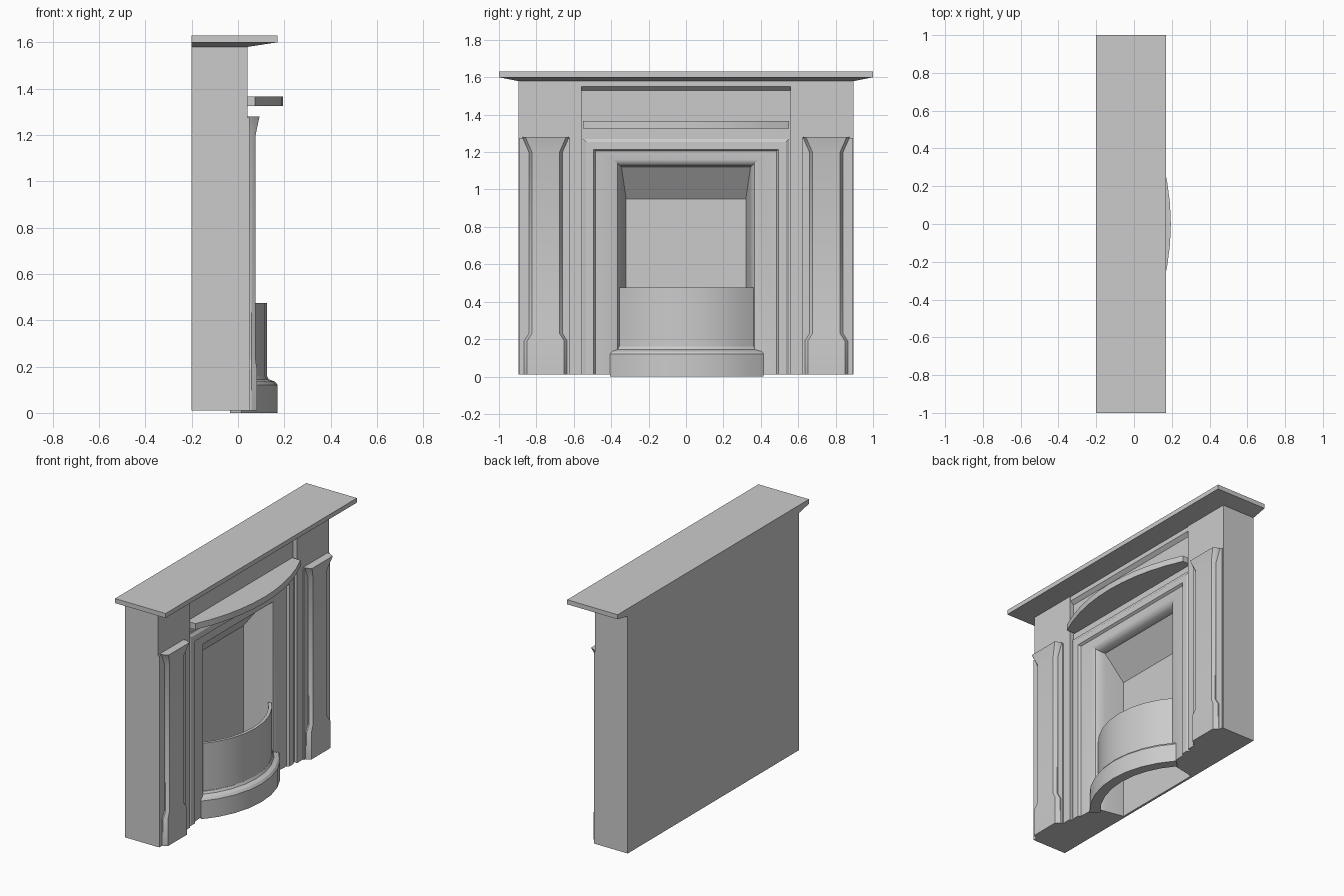
import bpy, bmesh, math

if "Cube" in bpy.data.objects:
    bpy.data.objects.remove(bpy.data.objects["Cube"])

def finish(name, bm, angle=30):
    bmesh.ops.recalc_face_normals(bm, faces=bm.faces)
    me = bpy.data.meshes.new(name)
    bm.to_mesh(me)
    bm.free()
    ob = bpy.data.objects.new(name, me)
    bpy.context.collection.objects.link(ob)
    bpy.ops.object.select_all(action='DESELECT')
    ob.select_set(True)
    bpy.context.view_layer.objects.active = ob
    bpy.ops.object.shade_smooth_by_angle(angle=math.radians(angle))
    return ob

def loft(name, rings):
    """Skin closed rings of points and cap both ends."""
    bm = bmesh.new()
    vs = [[bm.verts.new(p) for p in r] for r in rings]
    n = len(rings[0])
    for a, b in zip(vs, vs[1:]):
        for i in range(n):
            j = (i + 1) % n
            bm.faces.new((a[i], a[j], b[j], b[i]))
    bm.faces.new(vs[0])
    bm.faces.new(vs[-1])
    return finish(name, bm)

def rect(x0, x1, y0, y1, z):
    return [(x0, y0, z), (x1, y0, z), (x1, y1, z), (x0, y1, z)]

def box(name, x0, x1, y0, y1, z0, z1):
    return loft(name, [rect(x0, x1, y0, y1, z0), rect(x0, x1, y0, y1, z1)])

# Mantel shelf with tapered underside
loft("mantel", [rect(-0.2, 0.04, -0.9, 0.9, 1.58),
                rect(-0.2, 0.17, -1, 1, 1.6),
                rect(-0.2, 0.17, -1, 1, 1.63)])

# Side piers, each with a backing panel and a flared pilaster
for s, side in ((-1, "left"), (1, "right")):
    ys = sorted((s * 0.56, s * 0.895))
    box(side + "_pier", -0.2, 0.04, *ys, 0.01, 1.585)
    ys = sorted((s * 0.62, s * 0.893))
    box(side + "_pilaster_backing", 0.03, 0.05, *ys, 0.01, 1.275)
    rings = []
    for z, w, x in ((0.01, 0.105, 0.082), (0.19, 0.105, 0.082), (0.23, 0.08, 0.076),
                    (1.2, 0.08, 0.076), (1.28, 0.115, 0.093)):
        sec = ((-w - 0.01, 0.04), (-w - 0.01, 0.058), (-w + 0.006, x),
               (w - 0.006, x), (w + 0.01, 0.058), (w + 0.01, 0.04))
        rings.append([(px, s * 0.75 + py, z) for py, px in sec])
    loft(side + "_pilaster", rings)

# Frieze: recessed panel between the piers
loft("frieze", [rect(-0.2, 0.012, -0.56, 0.56, 1.28),
                rect(-0.2, 0.012, -0.56, 0.56, 1.53),
                rect(-0.2, 0.035, -0.56, 0.56, 1.55),
                rect(-0.2, 0.035, -0.56, 0.56, 1.585)])

# Moulded surround, firebox cheeks and sloping hood: (half width, top height, x)
prof = [(0.32, 0.95, -0.2), (0.32, 0.95, -0.185), (0.345, 1.12, -0.06),
        (0.352, 1.126, -0.02), (0.365, 1.14, 0.0), (0.39, 1.16, 0.01),
        (0.485, 1.205, 0.015), (0.495, 1.215, 0.03), (0.535, 1.255, 0.03),
        (0.55, 1.27, 0.02), (0.56, 1.28, 0.02), (0.56, 1.28, -0.2)]
loft("surround", [[(x, -y, 0.01) for y, z, x in prof],
                  [(x, -y, z) for y, z, x in prof],
                  [(x, y, z) for y, z, x in prof],
                  [(x, y, 0.01) for y, z, x in prof]])
box("firebox_back", -0.2, -0.185, -0.33, 0.33, 0.01, 0.96)

def arc_sweep(name, half, end_x, mid_x, profile, segs):
    """Sweep an (offset, z) profile along a bowed plan curve."""
    sag = mid_x - end_x
    r = (half * half + sag * sag) / (2 * sag)
    a = math.asin(half / r)
    rings = []
    for i in range(segs + 1):
        t = -a + 2 * a * i / segs
        rings.append([(mid_x - r + (r + o) * math.cos(t), 0.005 + (r + o) * math.sin(t), z)
                      for o, z in profile])
    return loft(name, rings)

# Bowed grate front and moulded fender
arc_sweep("grate_front", 0.37, -0.02, 0.125,
          [(0, 0.1), (0, 0.475), (-0.02, 0.475), (-0.02, 0.1)], 8)
arc_sweep("fender", 0.38, -0.02, 0.125,
          [(0.046, 0), (0.046, 0.12), (0.035, 0.135), (0.008, 0.145), (0, 0.16),
           (-0.02, 0.16), (-0.02, 0)], 8)

# Bowed shelf above the opening
N, R = 10, 1.3
plan = [(0.005, 0.55), (0.005, -0.55)]
for i in range(N + 1):
    y = -0.55 + 1.1 * i / N
    plan.append((0.195 - R + math.sqrt(R * R - y * y), y))
loft("bowed_shelf", [[(x, y, 1.325) for x, y in plan],
                     [(x, y, 1.365) for x, y in plan]])
